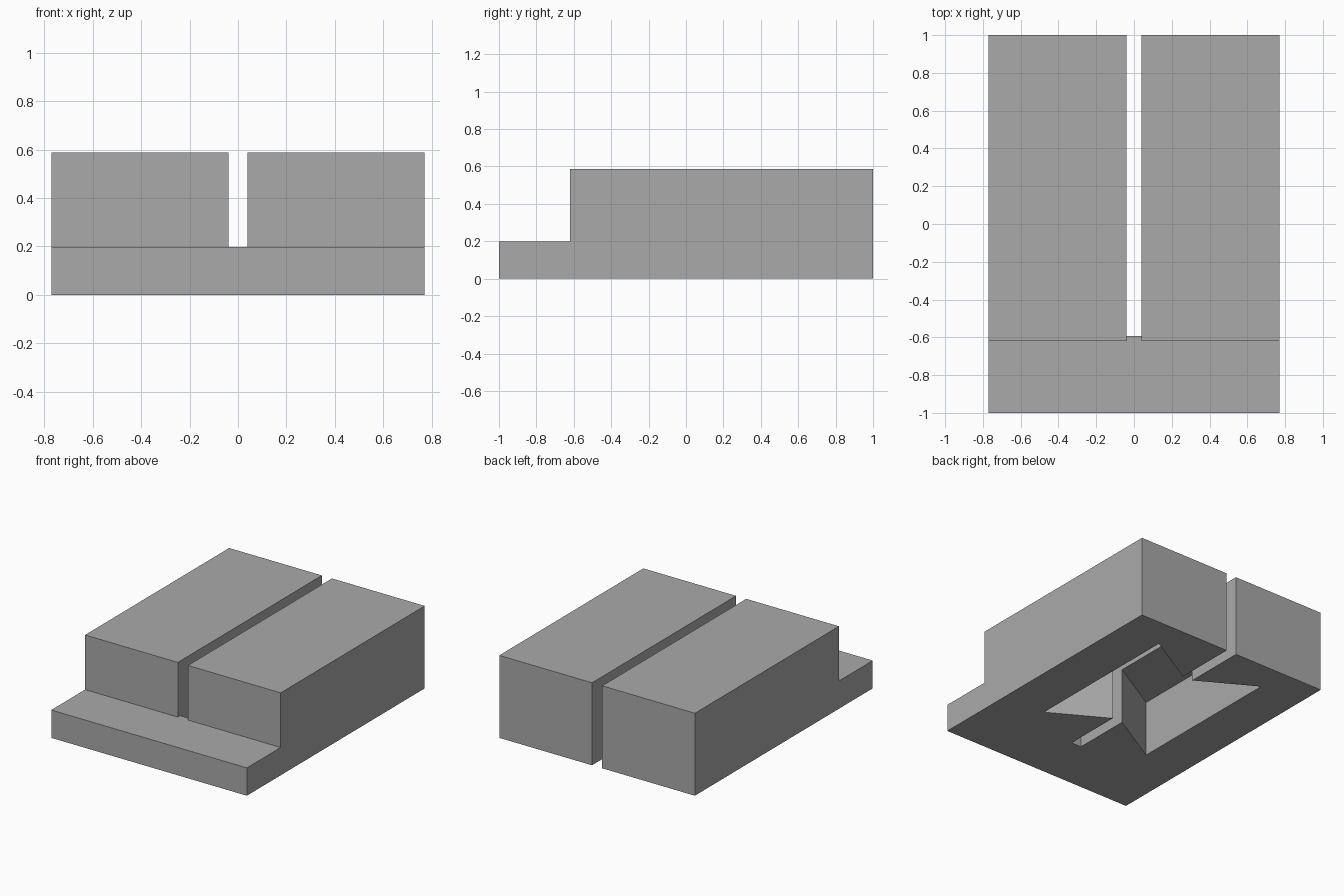
import bpy
import bmesh
from mathutils import Vector

default = bpy.data.objects.get("Cube")
if default:
    bpy.data.objects.remove(default, do_unlink=True)

HALF_W, TOP, STEP_Z, STEP_Y = 0.77, 0.587, 0.198, -0.62
GAP = 0.04          # half width of the centre slot
MID_Y = 0.19        # centre of the underside pocket

grey = bpy.data.materials.new("plain grey")
grey.use_nodes = True
colour = (0.4, 0.4, 0.4, 1)
grey.diffuse_color = colour
grey.node_tree.nodes["Principled BSDF"].inputs["Base Color"].default_value = colour


def prism(name, outline, offset):
    """Solid made by sweeping a closed outline along an offset."""
    bm = bmesh.new()
    face = bm.faces.new([bm.verts.new(p) for p in outline])
    swept = bmesh.ops.extrude_face_region(bm, geom=[face])["geom"]
    bmesh.ops.translate(bm, vec=Vector(offset),
                        verts=[v for v in swept if isinstance(v, bmesh.types.BMVert)])
    bmesh.ops.recalc_face_normals(bm, faces=bm.faces)
    mesh = bpy.data.meshes.new(name)
    bm.to_mesh(mesh)
    bm.free()
    obj = bpy.data.objects.new(name, mesh)
    mesh.materials.append(grey)
    bpy.context.collection.objects.link(obj)
    return obj


def side_prism(name, profile, half):
    return prism(name, [(-half, y, z) for y, z in profile], (2 * half, 0, 0))


# Stepped body with a low ledge at the front
body = side_prism("stepped_body", [(-1, 0), (1, 0), (1, TOP), (STEP_Y, TOP),
                                   (STEP_Y, STEP_Z), (-1, STEP_Z)], HALF_W)

# Centre slot, open at the back, stopping just behind the ledge
slot = side_prism("slot_cutter", [(-0.593, -0.2), (1.2, -0.2), (1.2, 0.8), (-0.7, 0.8),
                                  (STEP_Y, STEP_Z), (-0.593, STEP_Z)], GAP)

# Bow-tie pocket in the underside, narrowest at the slot
bow = [(0.44, -0.59), (0.44, 0.59), (GAP, 0.36), (-GAP, 0.36),
       (-0.44, 0.59), (-0.44, -0.59), (-GAP, -0.36), (GAP, -0.36)]
pocket = prism("pocket_cutter", [(x, MID_Y + y, -0.2) for x, y in bow], (0, 0, 0.6))

for cutter in (pocket, slot):
    cutter.hide_render = True
    mod = body.modifiers.new(cutter.name, "BOOLEAN")
    mod.operation = "DIFFERENCE"
    mod.solver = "EXACT"
    mod.object = cutter

# Bake the cuts and drop the cutters
bpy.context.view_layer.update()
result = bpy.data.meshes.new_from_object(
    body.evaluated_get(bpy.context.evaluated_depsgraph_get()))
body.modifiers.clear()
body.data = result
for cutter in (pocket, slot):
    bpy.data.objects.remove(cutter, do_unlink=True)
